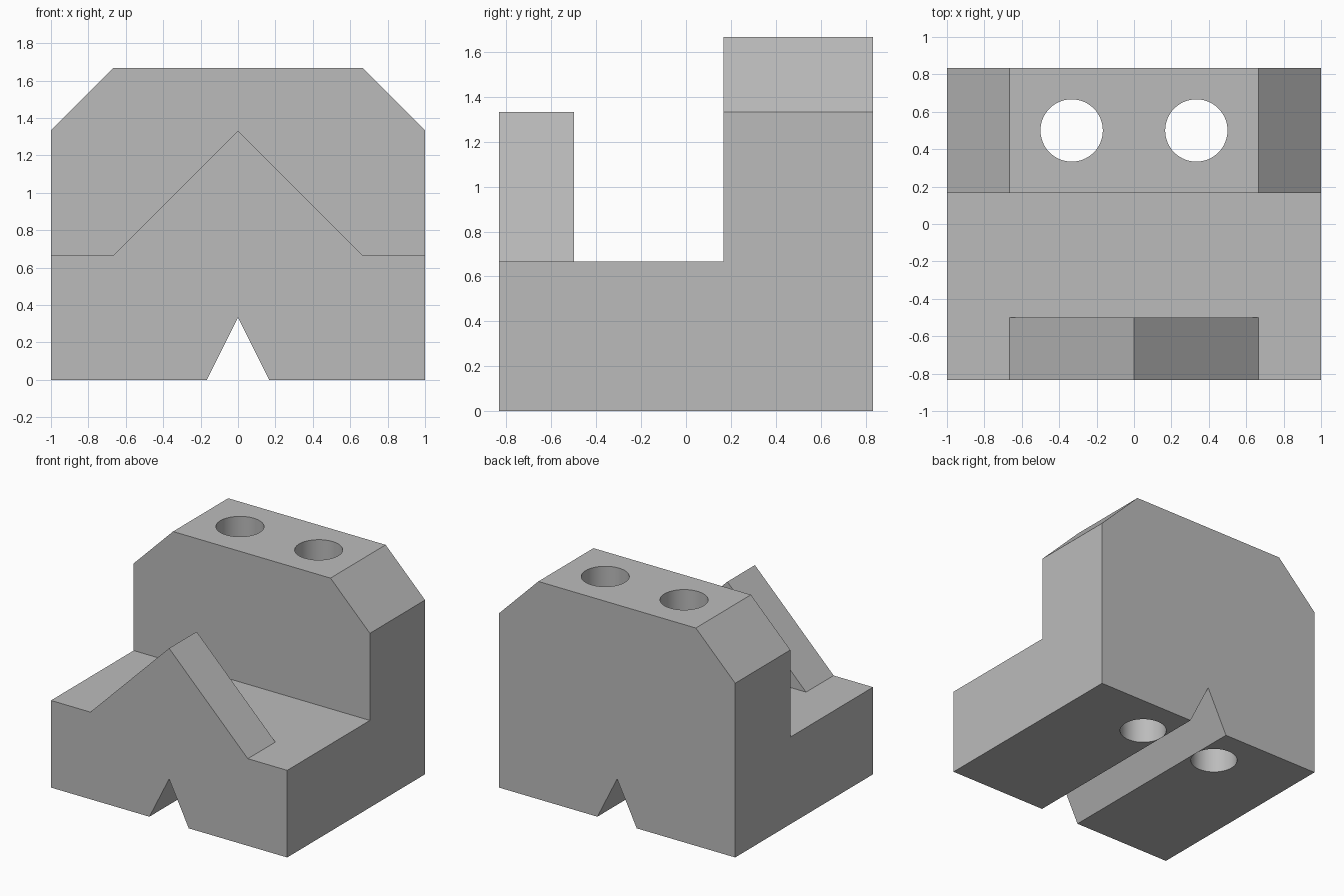
import bpy, bmesh
from mathutils import Vector

if "Cube" in bpy.data.objects:
    bpy.data.objects.remove(bpy.data.objects["Cube"], do_unlink=True)

U = 1 / 6  # base module of the block


def make_material(name, colour):
    mat = bpy.data.materials.new(name)
    mat.use_nodes = True
    mat.diffuse_color = colour
    mat.node_tree.nodes["Principled BSDF"].inputs["Base Color"].default_value = colour
    return mat


grey = make_material("plain grey", (0.5, 0.5, 0.5, 1))


def extrude_profile(name, points, start, end):
    """Solid from an (x, z) profile, extruded along y; all in modules."""
    bm = bmesh.new()
    face = bm.faces.new([bm.verts.new((x * U, start * U, z * U)) for x, z in points])
    result = bmesh.ops.extrude_face_region(bm, geom=[face])
    moved = [v for v in result["geom"] if isinstance(v, bmesh.types.BMVert)]
    bmesh.ops.translate(bm, verts=moved, vec=Vector((0, (end - start) * U, 0)))
    bmesh.ops.recalc_face_normals(bm, faces=bm.faces)
    mesh = bpy.data.meshes.new(name)
    bm.to_mesh(mesh)
    bm.free()
    obj = bpy.data.objects.new(name, mesh)
    bpy.context.collection.objects.link(obj)
    obj.data.materials.append(grey)
    return obj


def cut(target, cutter):
    """Subtract the cutter and discard it."""
    mod = target.modifiers.new("cut", "BOOLEAN")
    mod.operation = "DIFFERENCE"
    mod.solver = "EXACT"
    mod.object = cutter
    bpy.ops.object.select_all(action="DESELECT")
    target.select_set(True)
    bpy.context.view_layer.objects.active = target
    bpy.ops.object.modifier_apply(modifier=mod.name)
    bpy.data.objects.remove(cutter, do_unlink=True)


# Full-length block with chamfered top corners and a V groove underneath
right_half = [(1, 0), (6, 0), (6, 8), (4, 10)]
left_half = [(-x, z) for x, z in reversed(right_half)]
block = extrude_profile("bracket_block", right_half + left_half + [(0, 2)], -5, 5)

# Open slot between the front ridge and the back wall
cut(block, extrude_profile("slot_cutter", [(-7, 4), (7, 4), (7, 12), (-7, 12)], -3, 1))

# Shape the front wall into a triangular ridge
ridge = [(-7, 4), (-4, 4), (0, 8), (4, 4), (7, 4), (7, 12), (-7, 12)]
cut(block, extrude_profile("ridge_cutter", ridge, -6, -2))

# Two vertical through holes in the back wall
for side in (-1, 1):
    bpy.ops.mesh.primitive_cylinder_add(
        vertices=64, radius=U, depth=3, location=(side * 2 * U, 3 * U, 5 * U))
    drill = bpy.context.object
    drill.data.materials.append(grey)
    cut(block, drill)

# Smooth hole walls, crisp edges elsewhere
bpy.ops.object.select_all(action="DESELECT")
block.select_set(True)
bpy.context.view_layer.objects.active = block
bpy.ops.object.shade_smooth_by_angle(angle=0.5)
